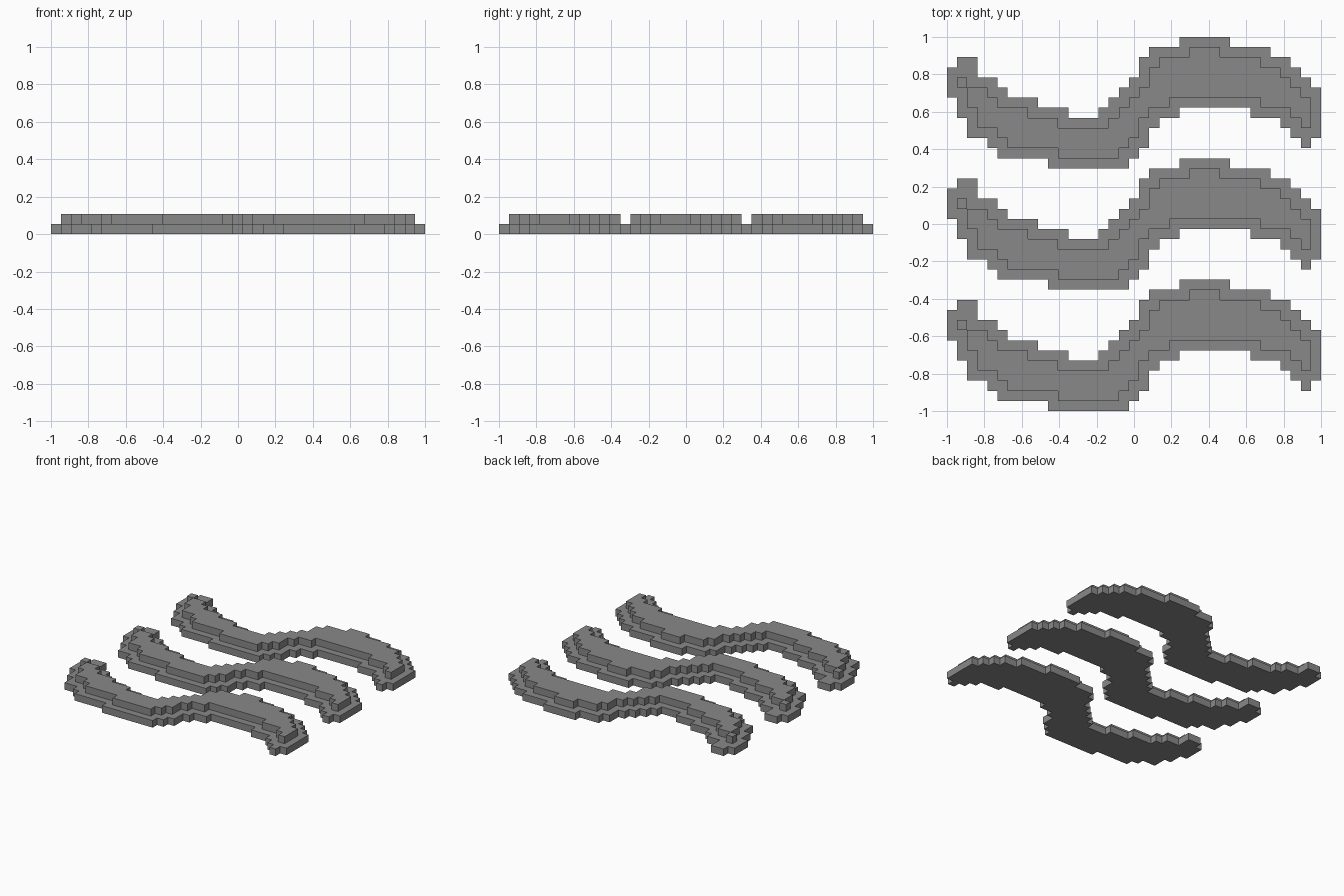
import bpy, bmesh

cube = bpy.data.objects.get("Cube")
if cube:
    bpy.data.objects.remove(cube, do_unlink=True)

CELL = 2 / 37        # size of one grid block
PITCH = 12           # blocks between neighbouring waves

grey = bpy.data.materials.new("plain grey")
grey.use_nodes = True
COLOUR = (0.25, 0.25, 0.25, 1)
grey.diffuse_color = COLOUR
bsdf = grey.node_tree.nodes["Principled BSDF"]
bsdf.inputs["Base Color"].default_value = COLOUR
bsdf.inputs["Roughness"].default_value = 0.8

# Lower and upper edge of the wave for each block column
LOW = [7, 5, 3, 3, 2] + [1] * 5 + [0] * 8 + [1, 2, 4, 5, 5] + [6] * 7 + [5] * 3 + [4, 3, 2, 3]
HIGH = ([10, 11, 11, 9, 9, 8] + [7] * 3 + [6] * 3 + [5] * 3 + [6, 7, 8, 9, 11]
        + [12] * 3 + [13] * 5 + [12] * 4 + [11, 11, 10, 9, 8])


def stepped_line(heights, start):
    """Staircase through the column heights, corners only."""
    pts = []
    for i, h in enumerate(heights):
        if i and h == heights[i - 1]:
            pts[-1] = (start + i + 1, h)
        else:
            pts += [(start + i, h), (start + i + 1, h)]
    return pts


def add_slab(bm, low, high, start, row, layer, closed_below):
    """One-block-thick slab with a stepped outline."""
    outline = stepped_line(low, start) + stepped_line(high, start)[::-1]

    def ring(z):
        return [bm.verts.new((x * CELL - 1, (y + row) * CELL - 1, z * CELL)) for x, y in outline]

    bottom, top = ring(layer), ring(layer + 1)
    bm.faces.new(top)
    if closed_below:
        bm.faces.new(bottom[::-1])
    n = len(outline)
    for i in range(n):
        j = (i + 1) % n
        bm.faces.new((bottom[i], bottom[j], top[j], top[i]))


def finish(bm, name):
    mesh = bpy.data.meshes.new(name)
    bm.to_mesh(mesh)
    bm.free()
    mesh.materials.append(grey)
    bpy.context.collection.objects.link(bpy.data.objects.new(name, mesh))


# Upper tier sits one block inside the base all the way round
inner_low = [max(LOW[i - 1:i + 2]) + 1 for i in range(1, 36)]
inner_high = [min(HIGH[i - 1:i + 2]) - 1 for i in range(1, 36)]

for k, place in enumerate(("front", "middle", "back")):
    row = k * PITCH
    # Base tier
    bm = bmesh.new()
    add_slab(bm, LOW, HIGH, 0, row, 0, True)
    finish(bm, place + "_wave_base")
    # Upper tier, with the single block at the tip touching only at a corner
    bm = bmesh.new()
    add_slab(bm, inner_low[:1], inner_high[:1], 1, row, 1, False)
    add_slab(bm, inner_low[1:], inner_high[1:], 2, row, 1, False)
    finish(bm, place + "_wave_top")
